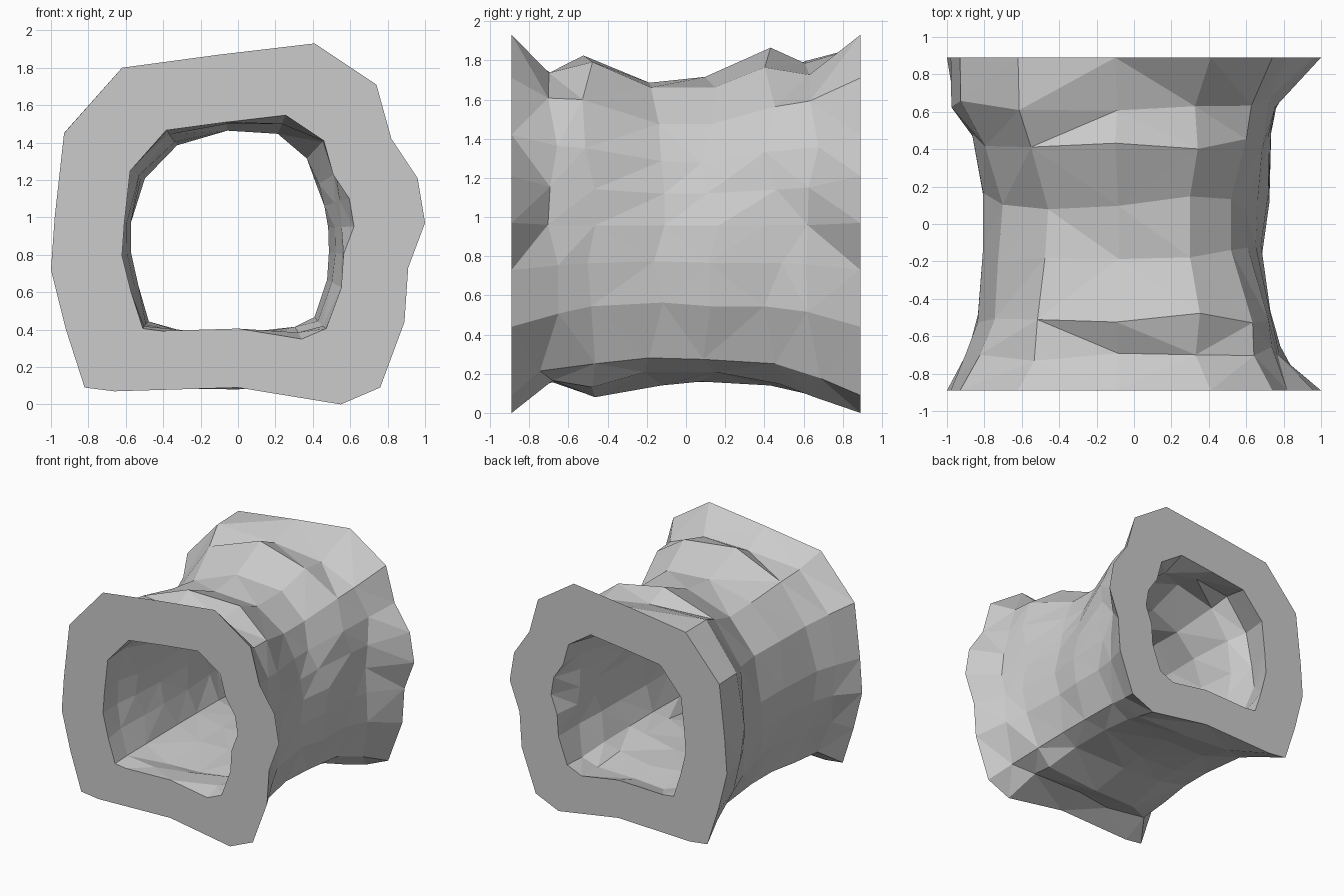
import bpy, bmesh, math, random
random.seed(11)

CZ = 0.92      # height of the tunnel axis
END_Y = 0.89   # both mouths share one outline so that segments tile
HOLE = 0.62    # size of the opening relative to the outline

# Mouth outline (x, z), counter-clockwise from the right
END = [(1.0, .97), (.96, 1.21), (.82, 1.42), (.74, 1.71), (.41, 1.93), (-.10, 1.87),
       (-.62, 1.80), (-.93, 1.45), (-.98, 1.0), (-1.0, .72), (-.92, .40), (-.82, .09),
       (-.66, .07), (0, .09), (.55, 0), (.76, .09), (.89, .44), (.91, .73)]
ANG = [math.radians(a) for a in
       (3, 17, 31, 47, 68, 96, 125, 150, 175, 191, 208, 225, 245, 270, 301, 312, 332, 348)]
N = len(END)

# Outer radii of the rough rock rings between the mouths, keyed by y
RINGS = {
    -.70: (.78, .80, .86, .94, .88, .82, .93, .95, .90, .90, .93, 1.0, .82, .76, .88, .95, .88, .80),
    -.48: (.73, .76, .84, .93, .94, .91, .90, .86, .84, .85, .88, .98, .92, .84, .92, .90, .80, .75),
    -.16: (.68, .68, .71, .76, .80, .77, .83, .84, .81, .82, .85, .95, .85, .78, .83, .86, .76, .70),
    .12: (.72, .69, .69, .76, .80, .80, .80, .81, .81, .82, .86, .95, .84, .76, .83, .87, .80, .74),
    .44: (.73, .75, .80, .88, .91, .95, .96, .92, .87, .88, .93, .98, .85, .78, .90, .90, .80, .75),
    .65: (.74, .79, .85, .92, .87, .87, 1.07, 1.07, .98, .98, 1.0, 1.05, .92, .83, .98, 1.0, .86, .77),
}
WOBBLE = .05   # stagger along the axis for irregular facets

bm = bmesh.new()


def end_ring(y, s):
    return [bm.verts.new((x * s, y, CZ + (z - CZ) * s)) for x, z in END]


def rock_ring(y, radii, s=1.0):
    return [bm.verts.new((r * s * math.cos(a), y + random.uniform(-WOBBLE, WOBBLE),
                          CZ + r * s * math.sin(a))) for a, r in zip(ANG, radii)]


def skin(a, b):
    faces = []
    for i in range(N):
        j = (i + 1) % N
        faces.append(bm.faces.new((a[i], a[j], b[j], b[i])))
    return faces


def tube(mouth_scale, rock_scale):
    rings = [end_ring(-END_Y, mouth_scale)]
    rings += [rock_ring(y, r, rock_scale) for y, r in RINGS.items()]
    rings.append(end_ring(END_Y, mouth_scale))
    sides = [f for a, b in zip(rings, rings[1:]) for f in skin(a, b)]
    bmesh.ops.triangulate(bm, faces=sides, quad_method='SHORT_EDGE')
    return rings


# Outer and inner rock skins
outer = tube(1.0, 1.0)
inner = tube(HOLE, .71)

# Flat mouths
skin(outer[0], inner[0])
skin(outer[-1], inner[-1])
bmesh.ops.recalc_face_normals(bm, faces=bm.faces)

mesh = bpy.data.meshes.new("rock_tunnel_segment")
bm.to_mesh(mesh)
bm.free()
tunnel = bpy.data.objects.new("rock_tunnel_segment", mesh)
bpy.context.collection.objects.link(tunnel)
